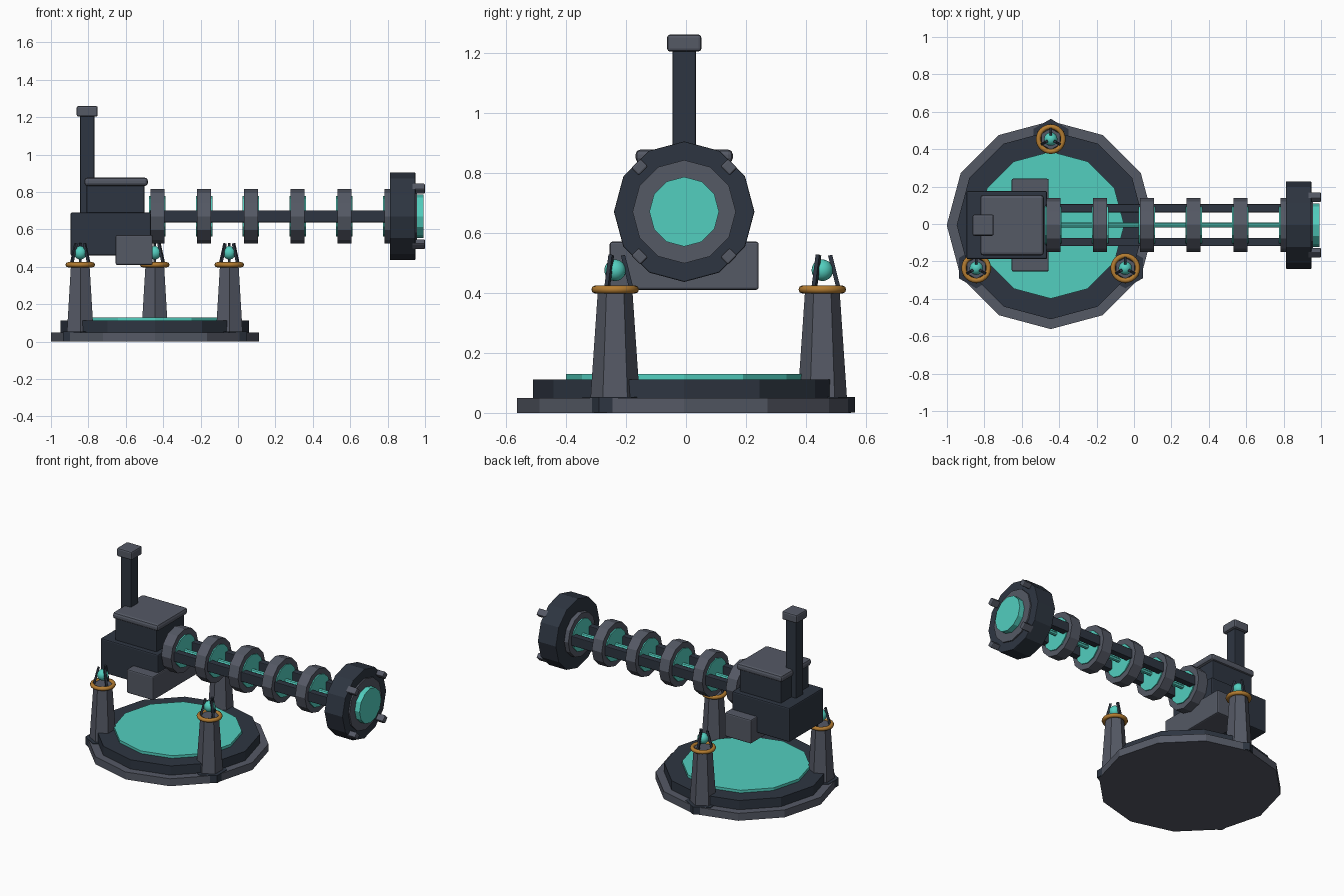
import bpy, math
from mathutils import Vector, Matrix

if "Cube" in bpy.data.objects:
    bpy.data.objects.remove(bpy.data.objects["Cube"])

def material(name, rgb):
    m = bpy.data.materials.new(name)
    m.diffuse_color = (*rgb, 1)
    m.use_nodes = True
    m.node_tree.nodes["Principled BSDF"].inputs["Base Color"].default_value = m.diffuse_color
    return m

DARK = material("dark steel", (0.027, 0.036, 0.053))
GREY = material("grey metal", (0.090, 0.100, 0.130))
TEAL = material("teal glow", (0.085, 0.62, 0.52))
GOLD = material("brass", (0.45, 0.20, 0.03))

CX, CY = -0.445, -0.006      # centre of the round base
AXIS_Z = 0.67                # height of the barrel axis

def finish(name, mat, bevel=0.0):
    ob = bpy.context.object
    ob.name = name
    ob.data.materials.append(mat)
    if bevel:
        mod = ob.modifiers.new("bevel", 'BEVEL')
        mod.width, mod.segments = bevel, 2
        mod.limit_method = 'ANGLE'
    return ob

def box(name, mat, x0, x1, y0, y1, z0, z1, bevel=0.008):
    bpy.ops.mesh.primitive_cube_add(size=1)
    ob = finish(name, mat, bevel)
    ob.data.transform(Matrix.Translation(((x0 + x1) / 2, (y0 + y1) / 2, (z0 + z1) / 2))
                      @ Matrix.Diagonal((x1 - x0, y1 - y0, z1 - z0, 1)))
    return ob

def prism(name, mat, sides, r0, r1, x, y, z0, z1, bevel=0.0):
    """Upright prism or taper with a corner facing +y."""
    bpy.ops.mesh.primitive_cone_add(vertices=sides, radius1=r0, radius2=r1, depth=z1 - z0,
                                    location=(x, y, (z0 + z1) / 2))
    return finish(name, mat, bevel)

def drum(name, mat, r, x0, x1, sides=12, bevel=0.0):
    """Prism lying along the barrel axis."""
    bpy.ops.mesh.primitive_cylinder_add(vertices=sides, radius=r, depth=x1 - x0,
                                        location=((x0 + x1) / 2, CY, AXIS_Z),
                                        rotation=(0, math.pi / 2, 0))
    return finish(name, mat, bevel)

def tube(name, mat, r_out, r_in, x0, x1, sides=12):
    """Hollow ring along the barrel axis."""
    verts, faces = [], []
    profile = [(r_out, x0), (r_out, x1), (r_in, x1), (r_in, x0)]
    for i in range(sides):
        a = 2 * math.pi * i / sides
        verts += [(x, CY + r * math.cos(a), AXIS_Z + r * math.sin(a)) for r, x in profile]
    for i in range(sides):
        j = (i + 1) % sides
        for k in range(4):
            l = (k + 1) % 4
            faces.append((4 * i + k, 4 * j + k, 4 * j + l, 4 * i + l))
    me = bpy.data.meshes.new(name)
    me.from_pydata(verts, [], faces)
    ob = bpy.data.objects.new(name, me)
    bpy.context.collection.objects.link(ob)
    bpy.context.view_layer.objects.active = ob
    return finish(name, mat)

# Round base
prism("base_plate", GREY, 12, 0.556, 0.556, CX, CY, 0, 0.05)
prism("base_step", DARK, 12, 0.503, 0.503, CX, CY, 0.05, 0.112)
prism("base_glow_disc", TEAL, 12, 0.393, 0.393, CX, CY, 0.112, 0.13)

# Three pylons with a brass ring, claws and a glowing ball
for n, deg in enumerate((90, 210, 330)):
    a = math.radians(deg)
    px, py = CX + 0.46 * math.cos(a), CY + 0.46 * math.sin(a)
    prism(f"pylon_foot_{n}", DARK, 6, 0.108, 0.108, px, py, 0.002, 0.053)
    prism(f"pylon_{n}", GREY, 6, 0.082, 0.057, px, py, 0.05, 0.415)
    bpy.ops.mesh.primitive_torus_add(location=(px, py, 0.411), major_radius=0.066,
                                     minor_radius=0.0135, major_segments=24, minor_segments=8)
    finish(f"pylon_ring_{n}", GOLD)
    bpy.ops.object.shade_smooth()
    bpy.ops.mesh.primitive_uv_sphere_add(segments=16, ring_count=10, radius=0.036,
                                         location=(px, py, 0.475))
    finish(f"glow_ball_{n}", TEAL)
    bpy.ops.object.shade_smooth()
    for k in range(3):
        b = math.radians(90 + 120 * k)
        out = Vector((math.cos(b), math.sin(b), 0))
        low = Vector((px, py, 0.41)) + out * 0.055
        high = Vector((px, py, 0.525)) + out * 0.026
        bpy.ops.mesh.primitive_cube_add(size=1)
        claw = finish(f"claw_{n}_{k}", DARK)
        claw.data.transform(Matrix.Diagonal((0.014, 0.014, (high - low).length, 1)))
        claw.rotation_mode = 'QUATERNION'
        claw.rotation_quaternion = (high - low).to_track_quat('Z', 'Y')
        claw.location = (low + high) / 2

# Housing
box("housing", DARK, -0.895, -0.465, CY - 0.182, CY + 0.182, 0.46, 0.69)
box("housing_upper", DARK, -0.81, -0.50, CY - 0.15, CY + 0.15, 0.68, 0.84)
box("housing_lid", GREY, -0.822, -0.482, CY - 0.162, CY + 0.162, 0.832, 0.877, 0.016)
box("cross_block", GREY, -0.654, -0.456, CY - 0.248, CY + 0.248, 0.41, 0.57)

# Chimney mast
box("mast", DARK, -0.845, -0.768, CY - 0.039, CY + 0.039, 0.68, 1.21, 0.006)
box("mast_cap", GREY, -0.863, -0.75, CY - 0.057, CY + 0.057, 1.203, 1.26, 0.01)

# Barrel coils: grey rings around glowing discs
for i in range(6):
    x = -0.431 + 0.25 * i
    tube(f"coil_ring_{i}", GREY, 0.145, 0.105, x - 0.037, x + 0.037)
    drum(f"coil_disc_{i}", TEAL, 0.108, x - 0.044, x + 0.044)

# Barrel rails and glowing core
for side, name in ((-1, "rail_right"), (1, "rail_left")):
    y = CY + side * 0.09
    box(name, DARK, -0.47, 0.83, y - 0.022, y + 0.022, AXIS_Z - 0.032, AXIS_Z + 0.032, 0.004)
drum("barrel_core", TEAL, 0.014, -0.47, 0.83, 8)

# Muzzle with four clamps
drum("muzzle", DARK, 0.234, 0.812, 0.948, 12, 0.004)
drum("muzzle_plate", GREY, 0.172, 0.94, 0.957)
drum("muzzle_lens", TEAL, 0.116, 0.95, 0.993)
for k in range(4):
    a = math.radians(45 + 90 * k)
    c = Vector((0, CY + 0.21 * math.cos(a), AXIS_Z + 0.21 * math.sin(a)))
    clamp = box(f"clamp_{k}", GREY, 0.93, 1.0, -0.018, 0.018, -0.022, 0.022, 0.006)
    clamp.rotation_euler = (a, 0, 0)
    clamp.location = c
